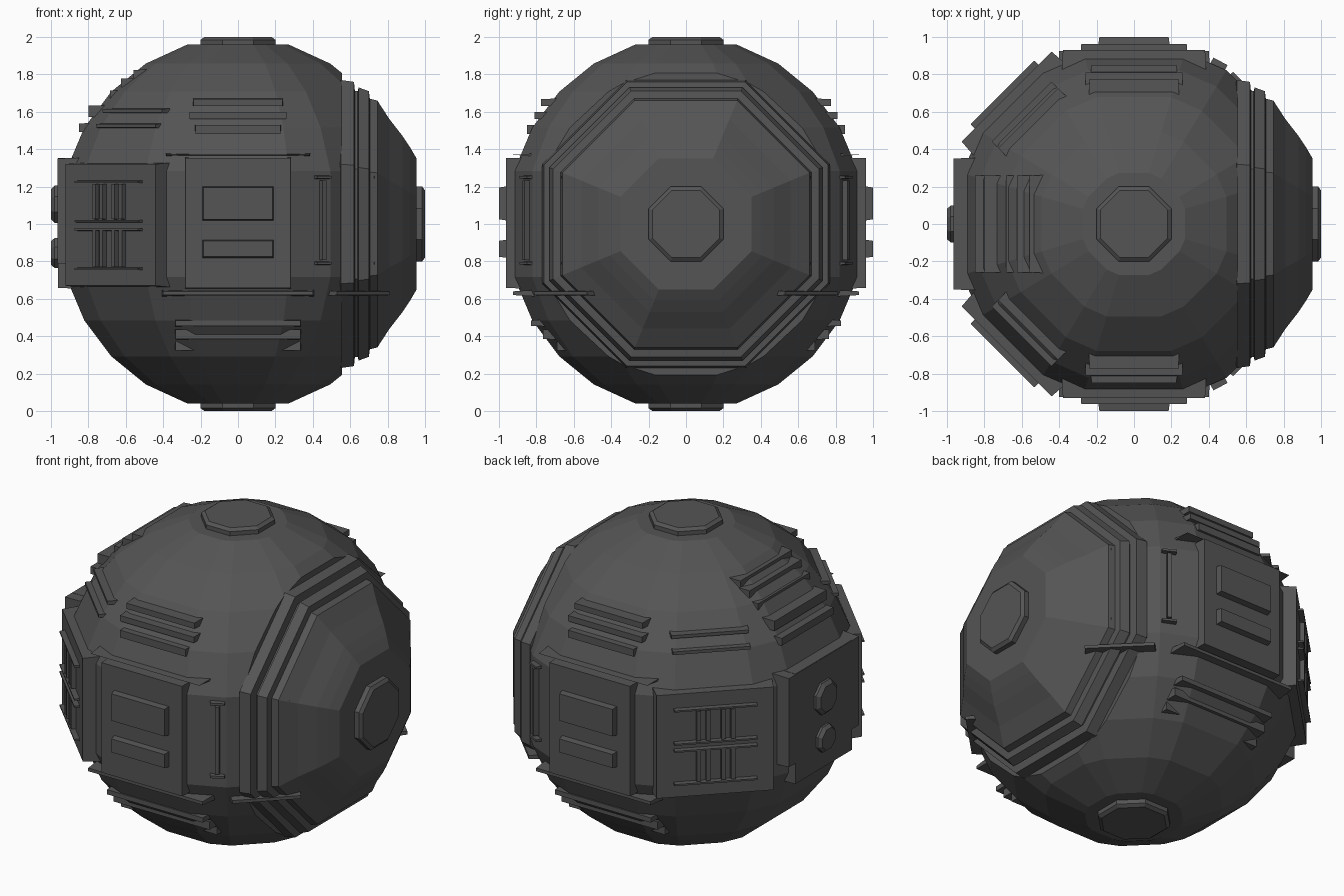
import bpy, bmesh, math
from mathutils import Matrix, Vector

if "Cube" in bpy.data.objects:
    bpy.data.objects.remove(bpy.data.objects["Cube"])

hull = bpy.data.materials.new("dark_grey")
hull.use_nodes = True
GREY = (0.09, 0.09, 0.09, 1)
hull.diffuse_color = GREY
hull.node_tree.nodes["Principled BSDF"].inputs["Base Color"].default_value = GREY
CENTRE = Matrix.Translation((0, 0, 1))


def finish(name, bm, matrix=Matrix()):
    bmesh.ops.recalc_face_normals(bm, faces=bm.faces)
    bm.transform(CENTRE @ matrix)
    mesh = bpy.data.meshes.new(name)
    bm.to_mesh(mesh)
    bm.free()
    mesh.materials.append(hull)
    obj = bpy.data.objects.new(name, mesh)
    bpy.context.collection.objects.link(obj)
    return obj


def lathe(profile, angles):
    """Rings of (radius, height) around z, closed by flat ends."""
    bm = bmesh.new()
    rings = [[bm.verts.new((r * math.cos(a), r * math.sin(a), z)) for a in angles]
             for r, z in profile]
    n = len(angles)
    for low, high in zip(rings, rings[1:]):
        for i in range(n):
            bm.faces.new((low[i], low[(i + 1) % n], high[(i + 1) % n], high[i]))
    bm.faces.new(rings[0])
    bm.faces.new(rings[-1])
    return bm


def octagon(profile):
    """Octagonal lathe whose radii are measured to the flat sides."""
    k = 1 / math.cos(math.pi / 8)
    return lathe([(r * k, z) for r, z in profile],
                 [math.pi / 8 + i * math.pi / 4 for i in range(8)])


def block(name, azimuth, inner, outer, z0, z1, half, shift=0, bevel=0.0):
    """Box facing outward at an azimuth, with a tapered outer face."""
    bm = bmesh.new()
    bmesh.ops.create_cube(bm, size=1)
    for v in bm.verts:
        far = v.co.x > 0
        t = bevel if far else 0
        v.co = Vector((outer if far else inner,
                       shift + (half - t) * (1 if v.co.y > 0 else -1),
                       z1 - t if v.co.z > 0 else z0 + t))
    return finish(name, bm, Matrix.Rotation(math.radians(azimuth), 4, 'Z'))


# Faceted ball: wide faces on the main axes, narrow faces between them
azimuths = sorted(math.radians(q * 90 + d) for q in range(4) for d in (-16.5, 16.5, 31, 59)
                  if d > -17)
azimuths = [math.radians(q * 90 + d) for q in range(4) for d in (-16.5, 16.5, 31, 59)]
azimuths = sorted({round(a % math.tau, 4) for a in azimuths})
latitudes = [math.radians(d) for d in (-73.5, -59, -45, -31, -16.5, 16.5, 31, 45, 59, 73.5)]
body = lathe([(math.cos(a), math.sin(a)) for a in latitudes], azimuths)
cut = bmesh.ops.bisect_plane(body, geom=body.verts[:] + body.edges[:] + body.faces[:],
                             plane_co=(0.555, 0, 0), plane_no=(1, 0, 0), clear_outer=True)
bmesh.ops.contextual_create(body, geom=[e for e in cut["geom_cut"]
                                        if isinstance(e, bmesh.types.BMEdge)])
finish("ball_body", body)

# Stepped octagonal side, turned to face +x
TO_LEFT = Matrix.Rotation(math.pi / 2, 4, 'Y')
finish("ringed_side", octagon([
    (0.6, 0.5), (0.77, 0.55), (0.76, 0.62), (0.71, 0.625), (0.71, 0.64), (0.73, 0.645),
    (0.71, 0.7), (0.67, 0.705), (0.66, 0.745), (0.56, 0.81), (0.47, 0.88), (0.41, 0.92),
    (0.35, 0.955)]), TO_LEFT)

# Octagonal hatches on the top, the bottom and the ringed side
hatch_profile = [(0.2, 0.9), (0.2, 0.985), (0.18, 1.0)]
for name, turn in (("top_hatch", Matrix()),
                   ("bottom_hatch", Matrix.Rotation(math.pi, 4, 'X')),
                   ("side_hatch", TO_LEFT)):
    finish(name, octagon(hatch_profile), turn)

# Equator band, open on the ringed side
for az in (90, 180, 270):
    block("band_face", az, 0.7, 0.962, -0.35, 0.36, 0.29, bevel=0.008)
for az in (135, 225):
    block("band_diagonal", az, 0.7, 0.963, -0.35, 0.34, 0.36, bevel=0.02)

# Two windows and stepped ledges on the front and the back
for az in (90, 270):
    block("large_window", az, 0.9, 1.0, 0.01, 0.21, 0.2, bevel=0.015)
    block("small_window", az, 0.9, 1.0, -0.19, -0.075, 0.2, bevel=0.015)
    block("upper_lip", az, 0.6, 0.93, 0.35, 0.39, 0.4, bevel=0.02)
    block("lower_lip", az, 0.6, 0.925, -0.4, -0.34, 0.42, bevel=0.02)
    for out, z0, z1, half in ((0.85, 0.47, 0.54, 0.24), (0.81, 0.55, 0.61, 0.27),
                              (0.775, 0.62, 0.68, 0.25)):
        block("upper_ledge", az, 0.4, out, z0, z1, half, bevel=0.012)
    for out, z0, z1 in ((0.83, -0.56, -0.5), (0.765, -0.63, -0.55), (0.69, -0.69, -0.6)):
        block("lower_ledge", az, 0.3, out, z0, z1, 0.35, bevel=0.015)

# Plain side: raised plate, knobs and stair of ledges
block("side_plate", 180, 0.7, 0.965, -0.22, 0.36, 0.36, bevel=0.01)
for z, r in ((0.105, 0.1), (-0.155, 0.08)):
    finish("side_knob", octagon([(r, 0), (r, 0.08), (r * 0.8, 0.1)]),
           Matrix.Translation((-0.9, 0, z)) @ Matrix.Rotation(-math.pi / 2, 4, 'Y'))
for out, z0, z1 in ((0.56, 0.77, 0.835), (0.625, 0.72, 0.79), (0.685, 0.66, 0.725),
                    (0.8, 0.56, 0.645), (0.85, 0.48, 0.55)):
    block("side_ledge", 180, 0.3, out, z0, z1, 0.27, bevel=0.012)

# Diagonals beside the plain side: shelves, ribs and wedges
for az in (135, 225):
    for z in (0.225, 0.015, -0.03, -0.24):
        block("shelf", az, 0.8, 0.995, z - 0.015, z + 0.015, 0.25, bevel=0.01)
    for z0, z1 in ((0.02, 0.22), (-0.235, -0.03)):
        for shift in (-0.1, -0.045, 0.045, 0.1):
            block("rib", az, 0.8, 0.99, z0, z1, 0.018, shift, bevel=0.006)
    for out, z0, z1 in ((0.85, 0.5, 0.55), (0.8, 0.58, 0.63)):
        block("wedge", az, 0.4, out, z0, z1, 0.24, bevel=0.015)

# Diagonals beside the ringed side: upright bars with end caps
for side in (1, -1):
    for az, out in ((62, 0.985), (40, 0.985)):
        block("upright_bar", az * side, 0.8, out, -0.2, 0.24, 0.02, bevel=0.008)
        for z in (-0.21, 0.25):
            block("bar_cap", az * side, 0.8, out, z - 0.015, z + 0.015, 0.05, bevel=0.008)
    block("corner_lip", 45 * side, 0.6, 0.95, -0.4, -0.34, 0.22, bevel=0.02)
    block("ring_slat", 30 * side, 0.8, 0.99, -0.19, 0.2, 0.02, bevel=0.008)
